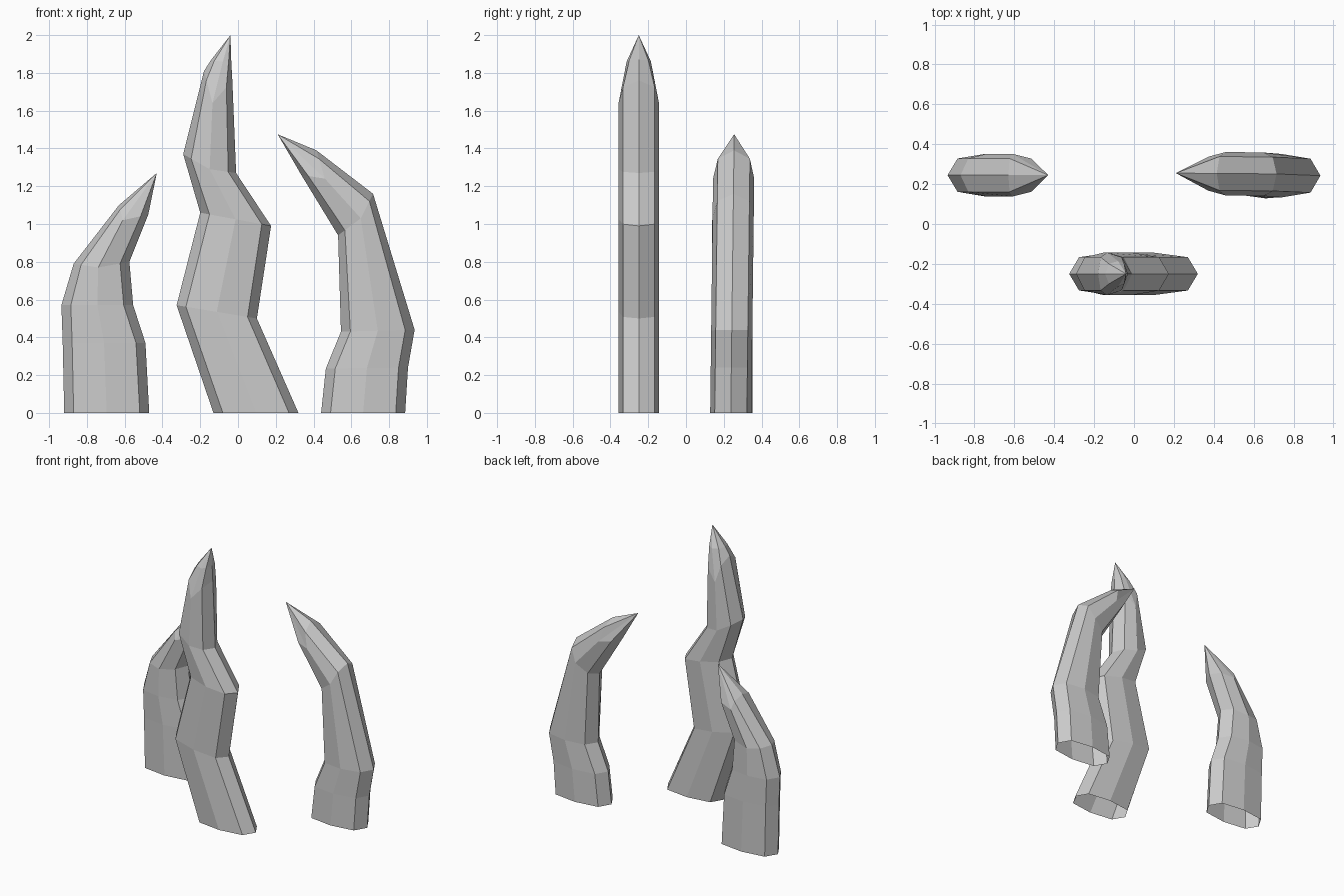
import bpy, bmesh
from mathutils import Vector

if "Cube" in bpy.data.objects:
    bpy.data.objects.remove(bpy.data.objects["Cube"])


def horn(name, y0, y1, half, rings, tip):
    """Loft flattened octagon rings up to a point; the base stays open.
    Each ring: left (x, z), right (x, z), optional middle (x, z), optional width scale."""
    bm = bmesh.new()
    loops = []
    for ring in rings:
        left, right = Vector(ring[0]), Vector(ring[1])
        mid = Vector(ring[2]) if len(ring) > 2 else (left + right) / 2
        h = half * (ring[3] if len(ring) > 3 else 1)

        def inset(edge):
            d = mid - edge
            return edge + d * min(0.3, 0.05 / d.length)

        li, ri = inset(left), inset(right)
        section = [(left, 0), (li, -0.78), (mid, -1), (ri, -0.78),
                   (right, 0), (ri, 0.78), (mid, 1), (li, 0.78)]
        loops.append([bm.verts.new((p.x, y0 + (y1 - y0) * p.y / tip[1] + s * h, p.y))
                      for p, s in section])
    for a, b in zip(loops, loops[1:]):
        for i in range(8):
            j = (i + 1) % 8
            bm.faces.new((a[i], a[j], b[j], b[i]))
    top = bm.verts.new((tip[0], y1, tip[1]))
    for i in range(8):
        bm.faces.new((loops[-1][i], loops[-1][(i + 1) % 8], top))
    bm.normal_update()
    mesh = bpy.data.meshes.new(name)
    bm.to_mesh(mesh)
    bm.free()
    obj = bpy.data.objects.new(name, mesh)
    bpy.context.collection.objects.link(obj)
    return obj


# Tall zigzag spike in front
horn("centre_spike", -0.25, -0.25, 0.107, [
    ((-0.13, 0), (0.32, 0)),
    ((-0.325, 0.57), (0.10, 0.50)),
    ((-0.20, 1.06), (0.175, 0.99)),
    ((-0.29, 1.37), (-0.01, 1.27), (-0.15, 1.29)),
    ((-0.18, 1.81), (-0.03, 1.76), (-0.135, 1.64)),
    ((-0.145, 1.865), (-0.036, 1.87), (-0.08, 1.86), 0.6),
], (-0.04, 2.0))

# Short spike curling right
horn("left_spike", 0.245, 0.245, 0.107, [
    ((-0.92, 0), (-0.47, 0)),
    ((-0.928, 0.37), (-0.49, 0.37)),
    ((-0.935, 0.57), (-0.555, 0.57)),
    ((-0.87, 0.79), (-0.575, 0.80), (-0.74, 0.77)),
    ((-0.63, 1.10), (-0.475, 1.05), (-0.61, 1.02)),
], (-0.43, 1.27))

# Hooked spike curling left
horn("right_spike", 0.237, 0.255, 0.109, [
    ((0.44, 0), (0.885, 0)),
    ((0.465, 0.235), (0.90, 0.24)),
    ((0.545, 0.43), (0.935, 0.44)),
    ((0.53, 0.94), (0.715, 1.16), (0.65, 1.03)),
    ((0.335, 1.26), (0.415, 1.39), (0.46, 1.24)),
], (0.21, 1.475))
